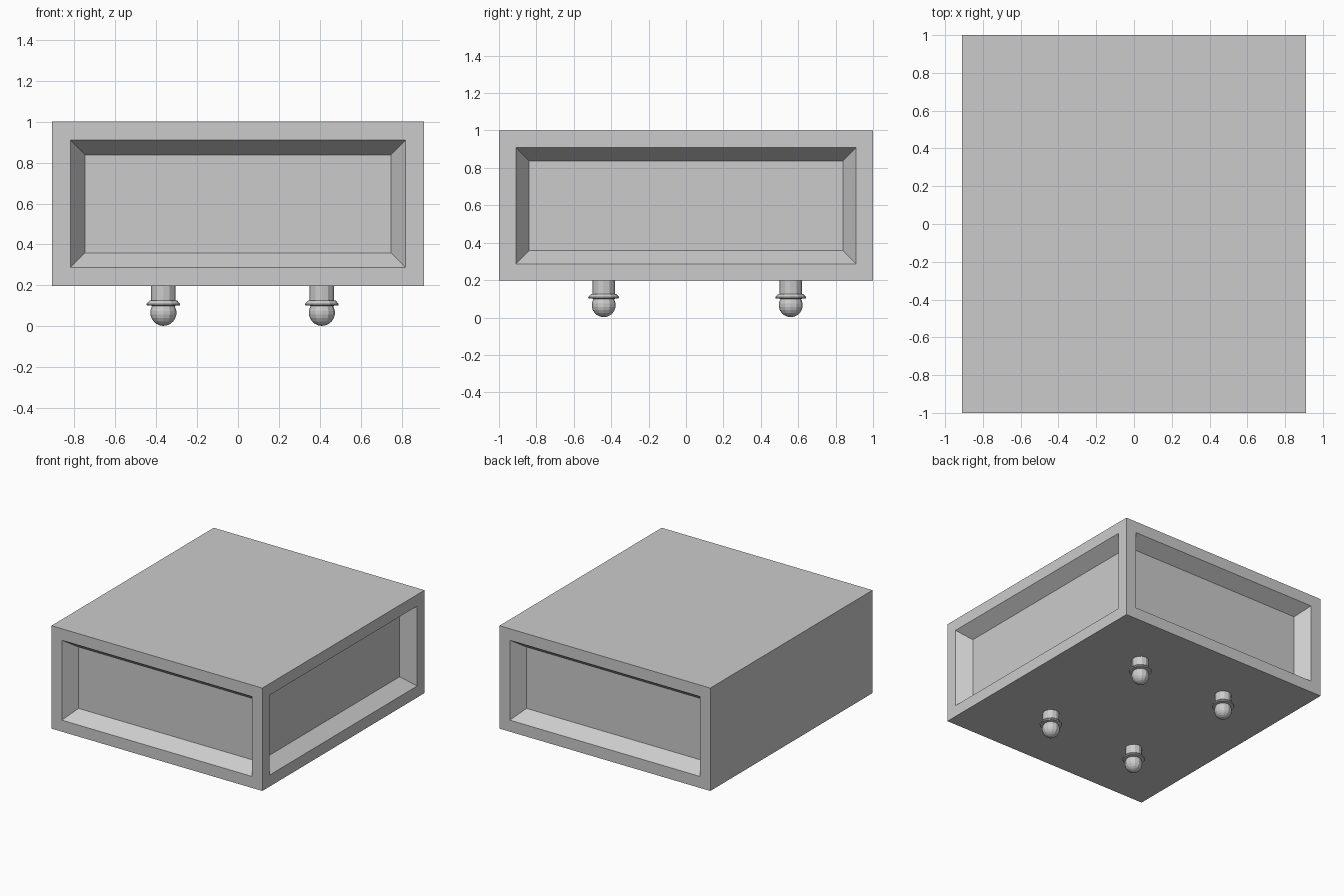
import bpy, bmesh, math
from mathutils import Vector

if "Cube" in bpy.data.objects:
    bpy.data.objects.remove(bpy.data.objects["Cube"])


def make_object(name, bm):
    mesh = bpy.data.meshes.new(name)
    bm.normal_update()
    bm.to_mesh(mesh)
    bm.free()
    obj = bpy.data.objects.new(name, mesh)
    bpy.context.collection.objects.link(obj)
    return obj


# Cabinet: box with bevelled recessed panels on front, back and right
W, D, Z0, Z1 = 1.82, 2.0, 0.197, 1.0
bm = bmesh.new()
bmesh.ops.create_cube(bm, size=1)
bmesh.ops.scale(bm, vec=(W, D, Z1 - Z0), verts=bm.verts)
bmesh.ops.translate(bm, vec=(0, 0, (Z0 + Z1) / 2), verts=bm.verts)
bm.normal_update()
for direction in [(0, -1, 0), (0, 1, 0), (1, 0, 0)]:
    n = Vector(direction)
    face = max(bm.faces, key=lambda f: f.normal.dot(n) * f.calc_area()
               if f.normal.dot(n) > 0.99 else -1)
    # rim around the panel, then sloped walls down to the panel
    bmesh.ops.inset_region(bm, faces=[face], thickness=0.127, depth=0)
    bmesh.ops.inset_region(bm, faces=[face], thickness=0.102, depth=0)
    bmesh.ops.translate(bm, vec=-0.102 * n, verts=face.verts)
    bm.normal_update()
make_object("cabinet_body", bm)


# Feet: shaft, flared collar and ball turned from one profile
def make_foot(name, x, y):
    profile = [(0, 0.205), (0.06, 0.205), (0.06, 0.127), (0.068, 0.125),
               (0.083, 0.109), (0.08, 0.102), (0.055, 0.1)]
    r, zc = 0.064, 0.066
    for i in range(8):
        a = math.radians(25 - 115 * i / 7)
        profile.append((max(r * math.cos(a), 0), zc + r * math.sin(a)))
    bm = bmesh.new()
    verts = [bm.verts.new((px, 0, pz)) for px, pz in profile]
    edges = [bm.edges.new(pair) for pair in zip(verts, verts[1:])]
    bmesh.ops.spin(bm, geom=verts + edges, cent=(0, 0, 0), axis=(0, 0, 1),
                   angle=math.tau, steps=12, use_duplicate=False)
    bmesh.ops.remove_doubles(bm, verts=bm.verts, dist=0.0005)
    bmesh.ops.recalc_face_normals(bm, faces=bm.faces)
    make_object(name, bm).location = (x, y, 0)


for side, x in (("left", -0.365), ("right", 0.41)):
    for end, y in (("front", -0.44), ("back", 0.56)):
        make_foot(f"{end}_{side}_foot", x, y)
